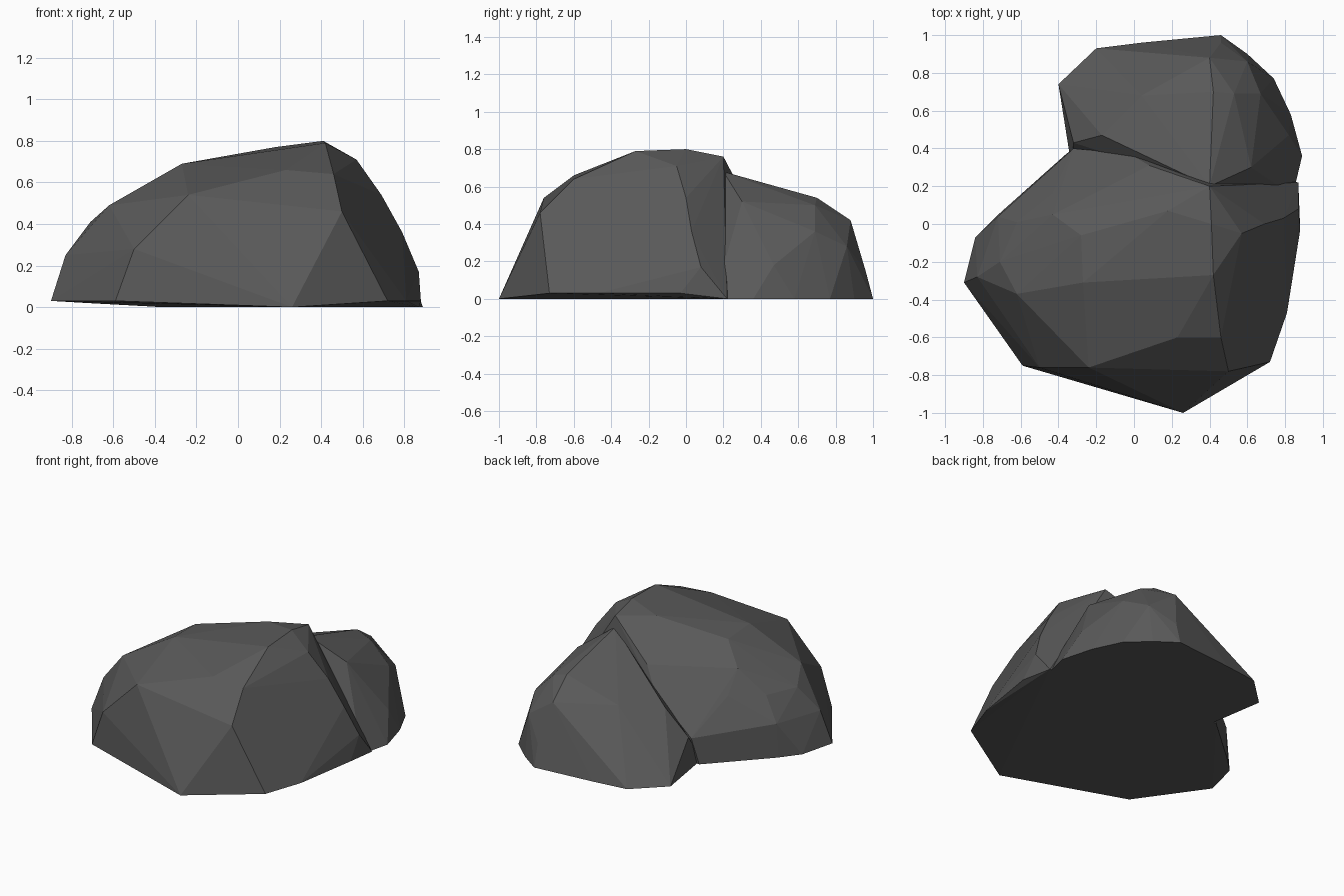
import bpy
import bmesh

cube = bpy.data.objects.get("Cube")
if cube:
    bpy.data.objects.remove(cube, do_unlink=True)

# Single dark stone colour
stone = bpy.data.materials.new("dark_stone")
stone.use_nodes = True
stone_colour = (.1, .1, .1, 1)
stone.diffuse_color = stone_colour
shader = stone.node_tree.nodes["Principled BSDF"]
shader.inputs["Base Color"].default_value = stone_colour
shader.inputs["Roughness"].default_value = .9


def faceted_rock(name, corners):
    """Wrap the corner points in flat faces and return the new object."""
    bm = bmesh.new()
    for corner in corners:
        bm.verts.new(corner)
    hull = bmesh.ops.convex_hull(bm, input=bm.verts[:])
    unused = {item for item in hull["geom_interior"] + hull["geom_unused"]
              if isinstance(item, bmesh.types.BMVert)}
    bmesh.ops.delete(bm, geom=list(unused), context="VERTS")
    bmesh.ops.recalc_face_normals(bm, faces=bm.faces[:])
    mesh = bpy.data.meshes.new(name)
    bm.to_mesh(mesh)
    bm.free()
    mesh.materials.append(stone)
    rock = bpy.data.objects.new(name, mesh)
    bpy.context.collection.objects.link(rock)
    return rock


# Large front boulder: foot, shoulders, crown
boulder_foot = [
    (-.9, -.31, .03), (-.59, -.75, .03), (0, -.87, .02), (.26, -1, 0),
    (.72, -.73, .03), (.81, -.47, .03), (.88, -.03, .03), (.87, .22, 0),
    (-.36, .37, 0), (-.73, .04, .02), (-.84, -.07, .03),
]
boulder_shoulders = [
    (-.83, -.28, .25), (-.72, .04, .25), (-.5, -.76, .28), (-.24, -.76, .54),
    (.5, -.78, .46), (.87, .08, .17), (.79, .03, .36), (.69, 0, .54),
    (-.71, -.2, .41), (-.62, .01, .41), (-.43, .16, .41), (-.02, .37, .41),
    (-.32, .4, .18),
]
boulder_crown = [
    (-.62, -.37, .49), (-.43, .05, .56), (-.27, -.31, .69), (-.28, -.06, .68),
    (.23, -.6, .66), (.46, -.6, .64), (.42, -.27, .79), (.41, 0, .8),
    (.18, .07, .77), (.57, -.05, .71), (.4, .2, .76), (.08, .31, .55),
]
boulder = faceted_rock("boulder", boulder_foot + boulder_shoulders + boulder_crown)

# Lower lobe at the back
lobe_foot = [
    (.84, .15, 0), (.89, .36, 0), (.83, .58, 0), (.74, .77, 0), (.6, .9, 0),
    (.46, 1, 0), (.25, .96, 0), (.04, .96, 0), (-.2, .93, 0), (-.4, .74, 0),
    (-.33, .3, 0),
]
lobe_top = [
    (-.32, .43, .2), (-.18, .72, .17), (.46, .96, .15), (.45, .9, .28),
    (.4, .88, .42), (.53, .69, .5), (.42, .7, .54), (.4, .46, .6),
    (.13, .82, .28), (.04, .68, .42), (-.17, .47, .38), (.67, .69, .36),
    (.6, .86, .28), (.82, .47, .18), (.62, .3, .52), (.4, .2, .68),
]
lobe = faceted_rock("back_lobe", lobe_foot + lobe_top)

# Fuse both stones into one closed surface
fuse = boulder.modifiers.new("fuse_lobe", "BOOLEAN")
fuse.operation = "UNION"
fuse.solver = "EXACT"
fuse.object = lobe
bpy.context.view_layer.objects.active = boulder
bpy.ops.object.modifier_apply(modifier=fuse.name)
bpy.data.objects.remove(lobe, do_unlink=True)
boulder.name = "rock"
for face in boulder.data.polygons:
    face.use_smooth = False
